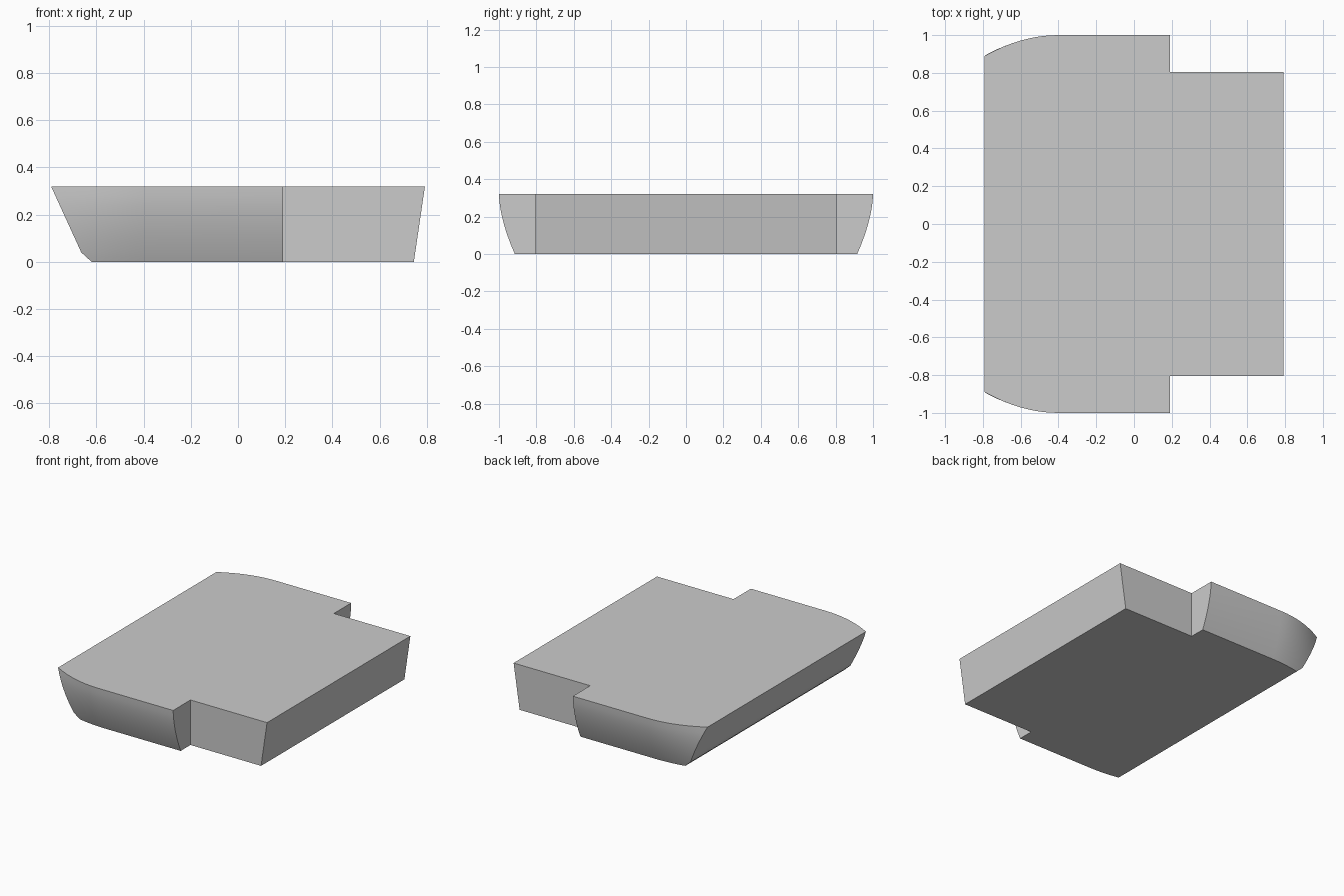
import bpy, bmesh, math

HEIGHT = 0.32
NECK_Y = 0.805      # half width of the narrow end
STEP_X = 0.19       # where the wide part meets the narrow part
CURVE_X = -0.4      # where the rounded corners begin
ARC = 8             # segments per rounded corner

cube = bpy.data.objects.get("Cube")
if cube:
    bpy.data.objects.remove(cube, do_unlink=True)

grey = bpy.data.materials.new("plain grey")
grey.use_nodes = True
colour = (0.6, 0.6, 0.6, 1)
grey.diffuse_color = colour
grey.node_tree.nodes["Principled BSDF"].inputs["Base Color"].default_value = colour


def outline(z):
    """Closed horizontal section of the block at height z."""
    t = z / HEIGHT
    right = 0.745 + 0.047 * t
    if z < 0.04:
        left = -0.62 - 1.1 * z
    else:
        left = -0.664 - 0.128 * (z - 0.04) / (HEIGHT - 0.04)
    wide = 1 - 0.085 * (1 - t) ** 1.7
    half = [(right, NECK_Y), (STEP_X, NECK_Y), (STEP_X, wide)]
    for i in range(ARC + 1):
        x = CURVE_X + (left - CURVE_X) * i / ARC
        drop = 0.72 * (x - CURVE_X) ** 2 * (0.65 + 0.35 * t)
        half.append((x, wide - drop))
    return half + [(x, -y) for x, y in reversed(half)]


# Stack the sections and skin them
bm = bmesh.new()
levels = [0, 0.02, 0.04] + [0.04 + 0.28 * i / 7 for i in range(1, 8)]
rings = [[bm.verts.new((x, y, z)) for x, y in outline(z)] for z in levels]
for low, high in zip(rings, rings[1:]):
    n = len(low)
    for i in range(n):
        j = (i + 1) % n
        bm.faces.new((low[i], low[j], high[j], high[i]))

# Flat top and bottom
bm.faces.new(rings[-1])
bm.faces.new(list(reversed(rings[0])))
bmesh.ops.recalc_face_normals(bm, faces=bm.faces)

mesh = bpy.data.meshes.new("tapered_block")
bm.to_mesh(mesh)
bm.free()
mesh.materials.append(grey)
block = bpy.data.objects.new("tapered_block", mesh)
bpy.context.collection.objects.link(block)
bpy.context.view_layer.objects.active = block
block.select_set(True)
bpy.ops.object.shade_smooth_by_angle(angle=math.radians(30))
